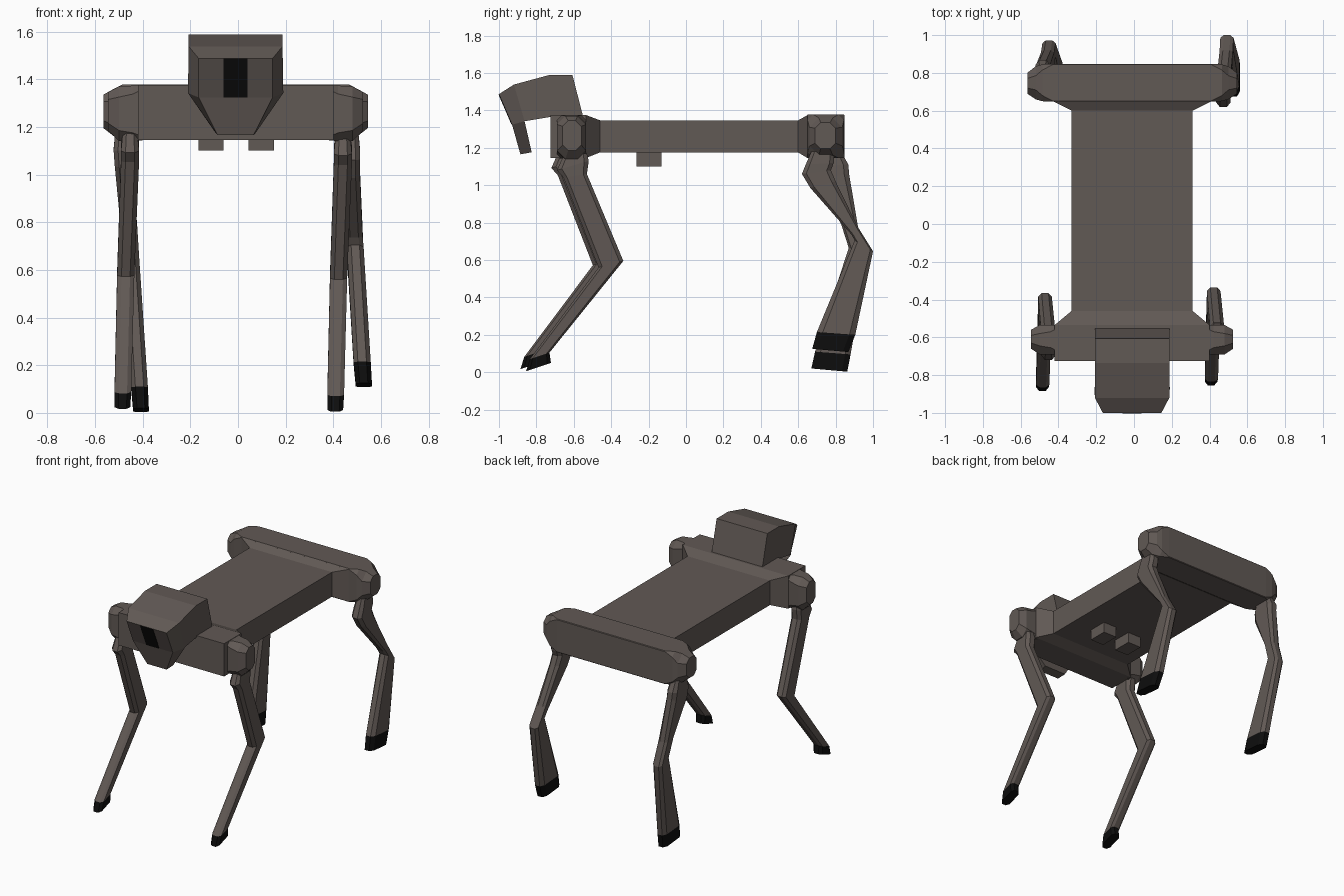
import bpy, bmesh

if "Cube" in bpy.data.objects:
    bpy.data.objects.remove(bpy.data.objects["Cube"])


def material(name, rgb):
    m = bpy.data.materials.new(name)
    m.diffuse_color = (*rgb, 1)
    m.use_nodes = True
    m.node_tree.nodes["Principled BSDF"].inputs["Base Color"].default_value = m.diffuse_color
    return m


SHELL = material("shell", (0.12, 0.10, 0.09))
BLACK = material("black", (0.004, 0.004, 0.004))
CX = -0.01  # centre line of the body


def loft(name, rings, mat=SHELL):
    """Skin a stack of equal-length point rings and cap both ends."""
    bm = bmesh.new()
    vs = [[bm.verts.new(p) for p in ring] for ring in rings]
    n = len(rings[0])
    for a, b in zip(vs, vs[1:]):
        for i in range(n):
            j = (i + 1) % n
            bm.faces.new((a[i], a[j], b[j], b[i]))
    bm.faces.new(vs[0])
    bm.faces.new(vs[-1])
    bmesh.ops.recalc_face_normals(bm, faces=bm.faces)
    me = bpy.data.meshes.new(name)
    bm.to_mesh(me)
    bm.free()
    me.materials.append(mat)
    ob = bpy.data.objects.new(name, me)
    bpy.context.collection.objects.link(ob)
    return ob


def box(name, x0, x1, y0, y1, z0, z1):
    return loft(name, [[(x0, y0, z), (x1, y0, z), (x1, y1, z), (x0, y1, z)] for z in (z0, z1)])


def rect_y(y, hw, z0, z1):
    return [(CX - hw, y, z0), (CX + hw, y, z0), (CX + hw, y, z1), (CX - hw, y, z1)]


def octagon_x(x, y0, y1, z0, z1, c):
    """Chamfered rectangle across the x axis."""
    yz = [(y0 + c, z0), (y1 - c, z0), (y1, z0 + c), (y1, z1 - c),
          (y1 - c, z1), (y0 + c, z1), (y0, z1 - c), (y0, z0 + c)]
    return [(x, y, z) for y, z in yz]


def limb_ring(x, hw, front, back):
    """Chamfered section between a front and a back (y, z) outline point."""
    pat = [(-.5, 0), (.5, 0), (1, .15), (1, .85), (.5, 1), (-.5, 1), (-1, .85), (-1, .15)]
    return [(x + s * hw, front[0] + t * (back[0] - front[0]),
             front[1] + t * (back[1] - front[1])) for s, t in pat]


def leg(name, sections):
    """The last two sections form the black foot."""
    rings = [limb_ring(*s) for s in sections]
    loft(name, rings[:-1])
    loft(name + "_foot", rings[-2:], BLACK)


# Torso with the flared front block
loft("torso", [rect_y(-.725, .41, 1.145, 1.375), rect_y(-.535, .41, 1.145, 1.375),
               rect_y(-.46, .32, 1.175, 1.347), rect_y(.60, .32, 1.175, 1.347),
               rect_y(.65, .42, 1.145, 1.375)])

# Rear crossbar with hip ends
ends = [(.555, .69, .80, 1.195, 1.335, .03), (.51, .66, .835, 1.16, 1.36, .05),
        (.475, .65, .845, 1.145, 1.378, .03), (.42, .648, .848, 1.145, 1.378, .004)]
loft("rear_crossbar",
     [octagon_x(CX - e[0], *e[1:]) for e in ends] +
     [octagon_x(CX + e[0], *e[1:]) for e in reversed(ends)])

# Front shoulder hubs
for s, side in ((-1, "left"), (1, "right")):
    loft("shoulder_" + side, [octagon_x(CX + s * x, *r) for x, r in (
        (.38, (-.69, -.535, 1.145, 1.373, .01)),
        (.43, (-.69, -.535, 1.14, 1.373, .035)),
        (.49, (-.69, -.535, 1.14, 1.37, .045)),
        (.535, (-.66, -.56, 1.185, 1.345, .03)))])
    # Belly sensor block
    box("belly_block_" + side, s * .105 - .06, s * .105 + .045, -.265, -.13, 1.10, 1.2)

# Head shell
prof = [(-.92, 1.538), (-.735, 1.588), (-.607, 1.588), (-.547, 1.355), (-.725, 1.365), (-.863, 1.342)]
loft("head", [[(CX + s * .197, y, z) for y, z in prof] for s in (-1, 1)])


# Face plate, narrowing to the chin
def face_ring(fw, front, bw, back):
    return [(CX - fw, *front), (CX + fw, *front), (CX + bw, *back), (CX - bw, *back)]


loft("face_plate", [face_ring(.155, (-1.0, 1.487), .197, (-.92, 1.538)),
                    face_ring(.155, (-.93, 1.323), .20, (-.863, 1.342)),
                    face_ring(.075, (-.885, 1.165), .085, (-.825, 1.176))])
loft("visor", [face_ring(.05, (-1.003, 1.486), .05, (-.98, 1.48)),
               face_ring(.05, (-.933, 1.323), .05, (-.91, 1.33))], BLACK)

# Front legs: same shape, slightly different stride
front = [(0, .03, (-.65, 1.17), (-.53, 1.17)), (0, .038, (-.69, 1.08), (-.52, 1.13)),
         (0, .038, (-.655, 1.04), (-.53, 1.06)), (-.018, .036, (-.468, .56), (-.335, .595)),
         (-.03, .035, (-.835, .07), (-.73, .105)), (-.032, .033, (-.855, .005), (-.722, .05))]
for side, x, dy, dz in (("right", .44, 0, 0), ("left", -.453, -.03, .012)):
    leg("front_leg_" + side,
        [(x + a, w, (f[0] + dy, f[1] + dz), (b[0] + dy, b[1] + dz)) for a, w, f, b in front])

# Rear legs: the right one is lifted
leg("rear_leg_right", [
    (.475, .03, (.67, 1.18), (.79, 1.18)), (.473, .038, (.64, 1.11), (.79, 1.12)),
    (.473, .038, (.62, 1.06), (.775, 1.08)), (.475, .037, (.665, .985), (.80, 1.02)),
    (.488, .035, (.885, .735), (.92, .775)), (.492, .035, (.902, .705), (1.0, .647)),
    (.521, .036, (.70, .215), (.905, .20)), (.528, .034, (.675, .125), (.868, .108))])
leg("rear_leg_left", [
    (-.485, .03, (.71, 1.18), (.83, 1.18)), (-.484, .038, (.69, 1.10), (.868, 1.11)),
    (-.48, .037, (.70, 1.03), (.872, 1.06)), (-.458, .035, (.83, .79), (.92, .775)),
    (-.45, .035, (.87, .665), (.972, .62)),
    (-.413, .035, (.69, .11), (.88, .095)), (-.407, .033, (.67, .02), (.862, .003))])
